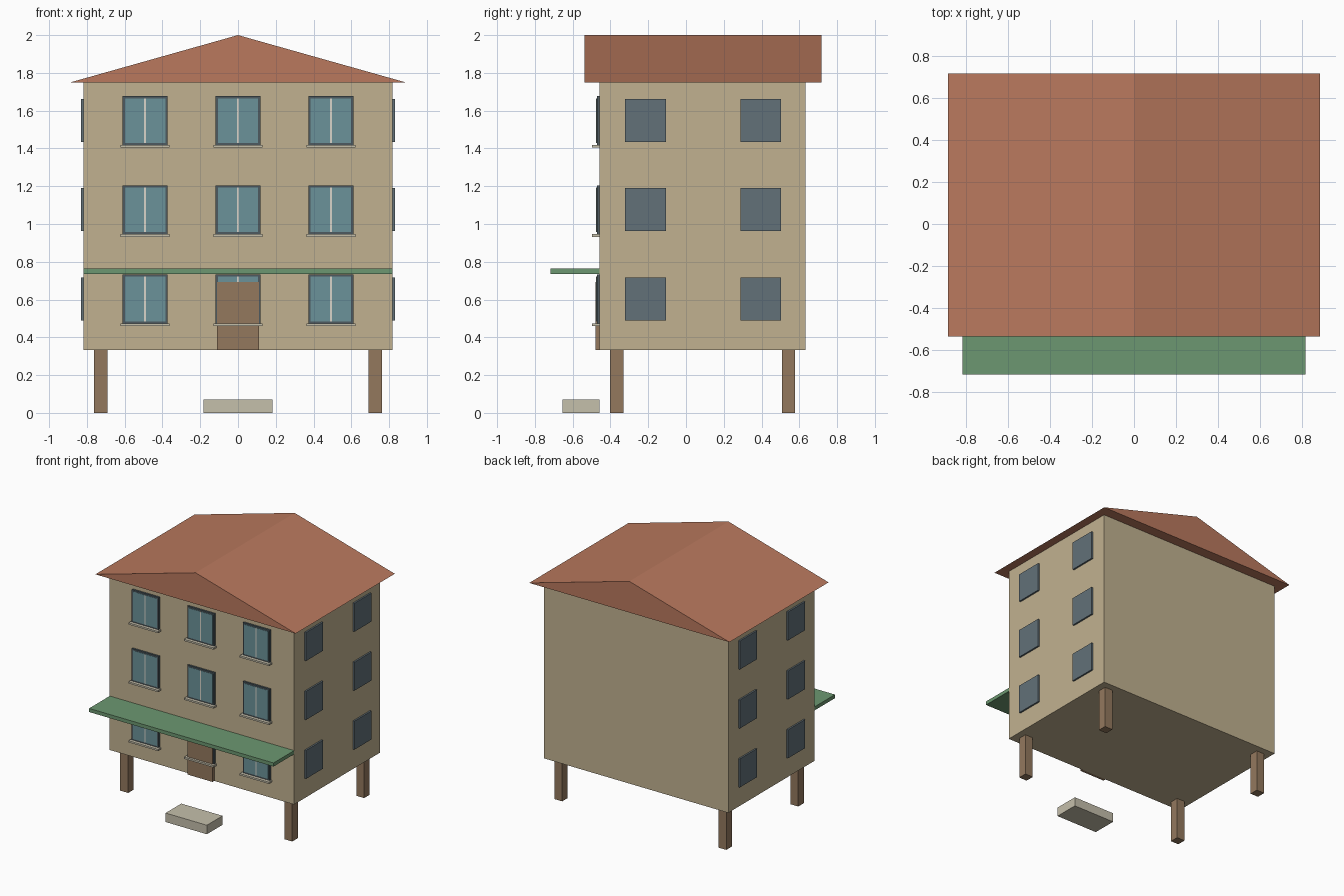
import bpy, bmesh

if "Cube" in bpy.data.objects:
    bpy.data.objects.remove(bpy.data.objects["Cube"])


def material(name, r, g, b):
    m = bpy.data.materials.new(name)
    m.diffuse_color = tuple((c / 255) ** 2.2 for c in (r, g, b)) + (1,)
    m.use_nodes = True
    m.node_tree.nodes["Principled BSDF"].inputs["Base Color"].default_value = m.diffuse_color
    return m


wall = material("wall", 192, 176, 143)
tile = material("roof_tile", 184, 120, 94)
wood = material("wood", 146, 120, 94)
green = material("awning_green", 108, 150, 112)
stone = material("stone", 196, 190, 170)
glass = material("glass", 106, 145, 152)
dark = material("frame_dark", 78, 90, 96)
slate = material("side_glass", 98, 112, 120)
pale = material("trim", 215, 212, 200)


def mesh_object(name, bm, mat):
    bmesh.ops.recalc_face_normals(bm, faces=bm.faces)
    me = bpy.data.meshes.new(name)
    bm.to_mesh(me)
    bm.free()
    me.materials.append(mat)
    ob = bpy.data.objects.new(name, me)
    bpy.context.collection.objects.link(ob)
    return ob


def box(name, x, y, z, mat):
    """Box from (min, max) pairs on each axis."""
    bm = bmesh.new()
    bmesh.ops.create_cube(bm, size=1)
    for v in bm.verts:
        v.co = [r[0] if c < 0 else r[1] for c, r in zip(v.co, (x, y, z))]
    return mesh_object(name, bm, mat)


def mid(c, half):
    return (c - half, c + half)


# Main block
FRONT, BACK, SIDE = -0.457, 0.632, 0.817
box("house_body", (-SIDE, SIDE), (FRONT, BACK), (0.332, 1.75), wall)

# Gable roof: triangle extruded along y
bm = bmesh.new()
tri = bm.faces.new([bm.verts.new(p) for p in
                    ((-0.887, -0.537, 1.75), (0.887, -0.537, 1.75), (0, -0.537, 2.0))])
ext = bmesh.ops.extrude_face_region(bm, geom=[tri], use_keep_orig=True)
bmesh.ops.translate(bm, vec=(0, 1.254, 0),
                    verts=[g for g in ext["geom"] if isinstance(g, bmesh.types.BMVert)])
mesh_object("gable_roof", bm, tile)

# Stilts
for x in (-0.727, 0.727):
    for y in (-0.367, 0.543):
        box("stilt", mid(x, 0.035), mid(y, 0.035), (0, 0.333), wood)

# Awning, door and step
box("awning", (-SIDE, SIDE), (-0.717, FRONT), (0.735, 0.764), green)
box("door", mid(0, 0.11), (-0.479, FRONT), (0.332, 0.692), wood)
box("entrance_step", mid(0, 0.183), (-0.655, FRONT), (0, 0.072), stone)

for floor in range(3):
    dz = floor * 0.472
    # Front windows with frame, glass, mullion and sill
    for x in (-0.492, 0, 0.492):
        zc = 0.603 + dz
        box("window_frame", mid(x, 0.119), (-0.472, FRONT), mid(zc, 0.13), dark)
        box("window_glass", mid(x, 0.107), (-0.474, FRONT), mid(zc, 0.118), glass)
        box("window_mullion", mid(x, 0.005), (-0.476, FRONT), mid(zc, 0.118), pale)
        box("window_sill", mid(x, 0.13), (-0.497, FRONT), mid(zc - 0.136, 0.007), stone)
    # Side windows
    for s in (-1, 1):
        for y in (-0.215, 0.396):
            box("side_window", mid(s * 0.822, 0.008), mid(y, 0.108),
                mid(0.604 + dz, 0.114), slate)
